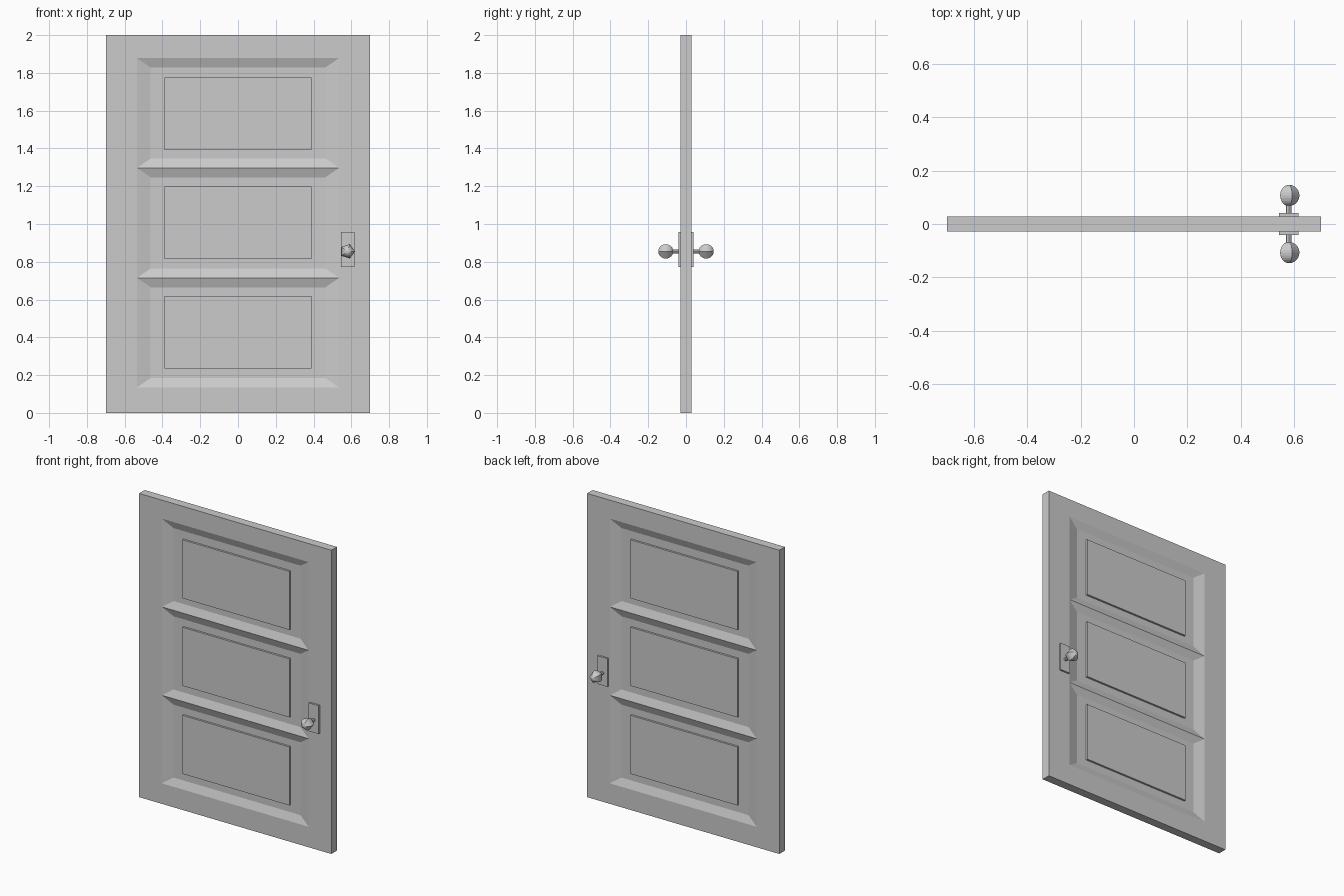
import bpy, bmesh, math
from mathutils import Matrix, Vector

if "Cube" in bpy.data.objects:
    bpy.data.objects.remove(bpy.data.objects["Cube"])

HALF = 0.029                      # half door thickness
FLOOR = 0.010                     # half thickness inside the recesses
XS = [-0.70, -0.535, 0.535, 0.70]
ZS = [0.0, 0.135, 0.715, 1.297, 1.878, 2.0]


def finish(bm, name):
    bmesh.ops.remove_doubles(bm, verts=bm.verts[:], dist=1e-5)
    bmesh.ops.recalc_face_normals(bm, faces=bm.faces[:])
    mesh = bpy.data.meshes.new(name)
    bm.to_mesh(mesh)
    bm.free()
    obj = bpy.data.objects.new(name, mesh)
    bpy.context.collection.objects.link(obj)
    return obj


def box(name, center, size):
    bm = bmesh.new()
    bmesh.ops.create_cube(bm, size=1, matrix=Matrix.Translation(center) @ Matrix.Diagonal((*size, 1)))
    return finish(bm, name)


def rect(x0, x1, z0, z1, y):
    return [Vector(p) for p in ((x0, y, z0), (x1, y, z0), (x1, y, z1), (x0, y, z1))]


# Door slab: a grid on both faces, the three middle cells sunk with sloped borders
bm = bmesh.new()


def face(points):
    bm.faces.new([bm.verts.new(p) for p in points])


for s in (-1, 1):
    for i in range(3):
        for j in range(5):
            x0, x1, z0, z1 = XS[i], XS[i + 1], ZS[j], ZS[j + 1]
            outer = rect(x0, x1, z0, z1, s * HALF)
            if i == 1 and 1 <= j <= 3:
                inner = rect(x0 + 0.073, x1 - 0.073, z0 + 0.05, z1 - 0.05, s * FLOOR)
                face(inner)
                for k in range(4):
                    n = (k + 1) % 4
                    face([outer[k], outer[n], inner[n], inner[k]])
            else:
                face(outer)
# Slab edges
for j in range(5):
    for x in (XS[0], XS[-1]):
        face([(x, -HALF, ZS[j]), (x, HALF, ZS[j]), (x, HALF, ZS[j + 1]), (x, -HALF, ZS[j + 1])])
for i in range(3):
    for z in (ZS[0], ZS[-1]):
        face([(XS[i], -HALF, z), (XS[i + 1], -HALF, z), (XS[i + 1], HALF, z), (XS[i], HALF, z)])
finish(bm, "door_slab")

# Raised panels, lock plates and knobs on both sides
KX, KZ = 0.58, 0.855
for s, side in ((-1, "front"), (1, "back")):
    for n, z in enumerate((0.427, 1.007, 1.583)):
        box(f"{side}_panel_{n + 1}", (0, s * 0.0155, z), (0.78, 0.015, 0.385))
    box(f"{side}_lock_plate", (KX, s * 0.034, 0.865), (0.072, 0.014, 0.186))

    # axis along y, one pentagon corner pointing up
    turn = Matrix.Rotation(math.radians(-90), 4, 'X') @ Matrix.Rotation(math.radians(-90), 4, 'Z')
    bm = bmesh.new()
    bmesh.ops.create_uvsphere(bm, u_segments=5, v_segments=12, radius=0.04,
                              matrix=Matrix.Translation((KX, s * 0.107, KZ)) @ turn)
    finish(bm, f"{side}_knob")
    bm = bmesh.new()
    bmesh.ops.create_cone(bm, cap_ends=True, segments=8, radius1=0.011, radius2=0.011, depth=0.05,
                          matrix=Matrix.Translation((KX, s * 0.06, KZ)) @ turn)
    finish(bm, f"{side}_knob_stem")
